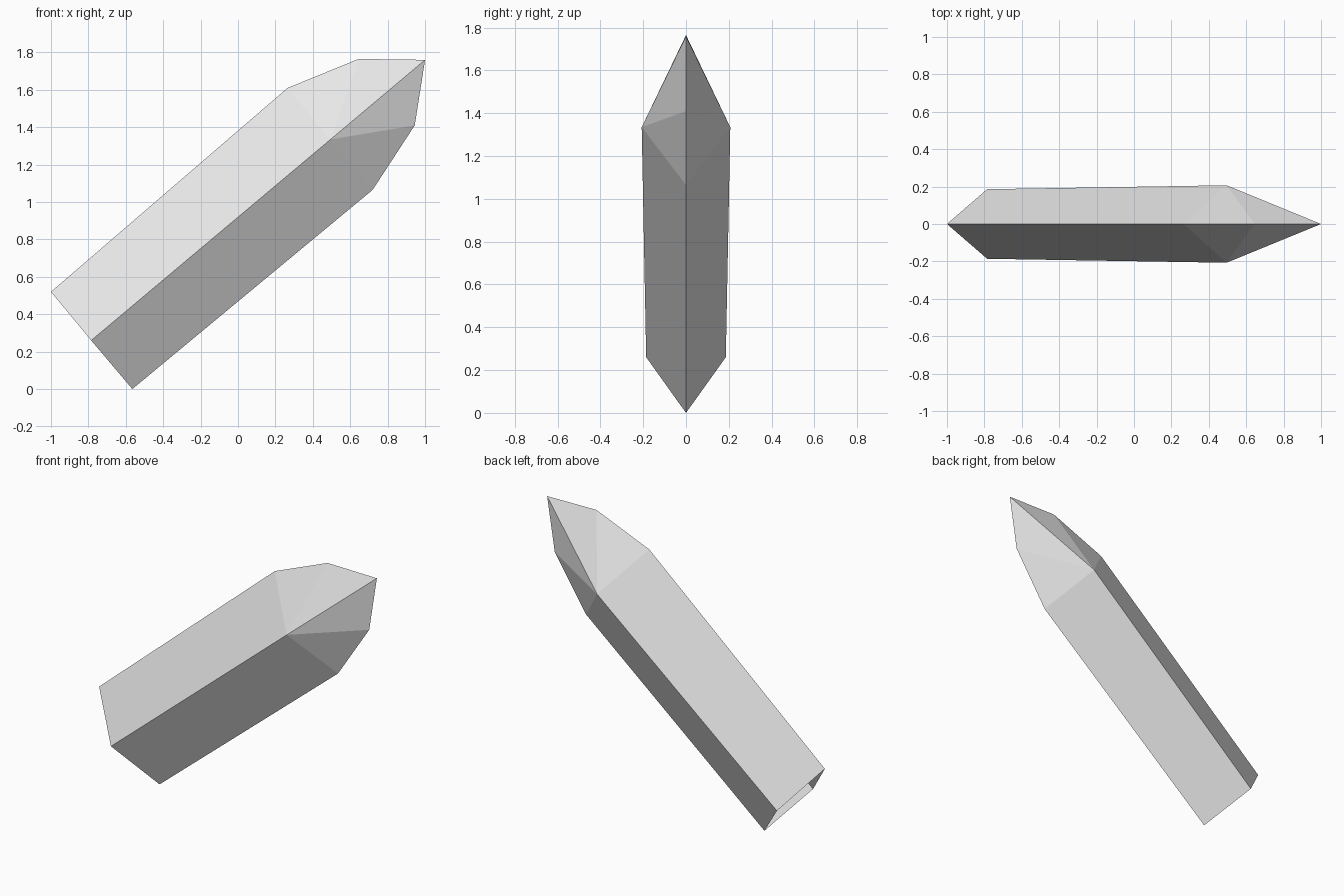
import bpy, bmesh

if "Cube" in bpy.data.objects:
    bpy.data.objects.remove(bpy.data.objects["Cube"])

# Outline of the cutting edge in the x-z plane, from upper base round the tip to lower base
edge = [(-1.0, 0.52), (0.265, 1.61), (0.645, 1.765), (1.0, 1.76),
        (0.945, 1.41), (0.72, 1.065), (-0.565, 0.0)]
# Raised central ridge: (x, half thickness, z) at the base and at the tip end
ridge = [(-0.785, 0.186, 0.26), (0.495, 0.207, 1.335)]

bm = bmesh.new()
rim = [bm.verts.new((x, 0, z)) for x, z in edge]

# Both bevelled sides share the cutting edge; the base end stays open
for side in (-1, 1):
    base, end = [bm.verts.new((x, side * y, z)) for x, y, z in ridge]
    bm.faces.new((rim[0], rim[1], end, base))
    bm.faces.new((base, end, rim[5], rim[6]))
    for a, b in zip(rim[1:5], rim[2:6]):
        bm.faces.new((a, b, end))
bmesh.ops.recalc_face_normals(bm, faces=bm.faces[:])

mesh = bpy.data.meshes.new("blade_tip")
bm.to_mesh(mesh)
bm.free()

# Plain light grey
grey = bpy.data.materials.new("light grey")
grey.diffuse_color = (0.8, 0.8, 0.8, 1)
grey.use_nodes = True
grey.node_tree.nodes["Principled BSDF"].inputs["Base Color"].default_value = grey.diffuse_color
mesh.materials.append(grey)

blade = bpy.data.objects.new("blade_tip", mesh)
bpy.context.collection.objects.link(blade)
